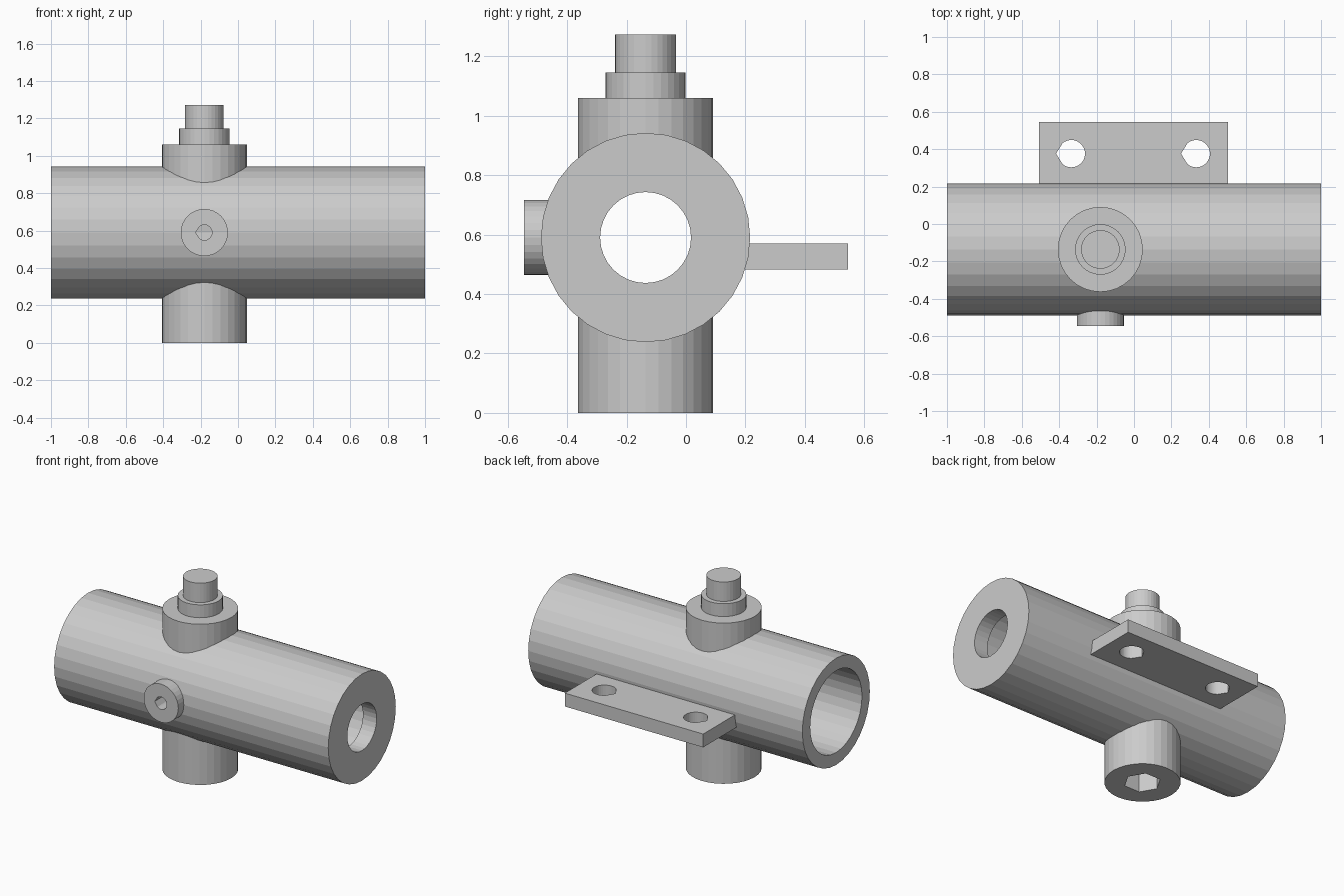
import bpy
from math import sin, cos, pi, radians
from mathutils import Matrix, Vector

if "Cube" in bpy.data.objects:
    bpy.data.objects.remove(bpy.data.objects["Cube"])

CX, CY, CZ = -0.18, -0.136, 0.59      # crossing point of the three axes
AXIS = {'X': Matrix.Rotation(pi / 2, 4, 'Y'),
        'Y': Matrix.Rotation(pi / 2, 4, 'X'),
        'Z': Matrix.Identity(4)}


def circle(r, n=32):
    return [(r * cos(2 * pi * i / n), r * sin(2 * pi * i / n)) for i in range(n)]


def drilled(r):
    """Round hole outline with a blunt point on its -x side."""
    pts = [(r * cos(radians(a)), r * sin(radians(a))) for a in range(-130, 131, 10)]
    return pts + [(-1.12 * r, 0)]


def prism(name, outline, axis, centre, lo, hi):
    """Extrude an outline along an axis from lo to hi (world coordinates)."""
    rot, c = AXIS[axis], Vector(centre)
    k = 'XYZ'.index(axis)
    n = len(outline)
    verts = []
    for h in (lo, hi):
        for u, v in outline:
            p = rot @ Vector((u, v, 0)) + c
            p[k] = h
            verts.append(p)
    faces = [tuple(range(n - 1, -1, -1)), tuple(range(n, 2 * n))]
    faces += [(i, (i + 1) % n, (i + 1) % n + n, i + n) for i in range(n)]
    if axis == 'Y':                    # rotated normal points to -y
        faces = [f[::-1] for f in faces]
    me = bpy.data.meshes.new(name)
    me.from_pydata(verts, [], faces)
    ob = bpy.data.objects.new(name, me)
    bpy.context.collection.objects.link(ob)
    return ob


def combine(target, tool, operation):
    """Apply a boolean and remove the tool object."""
    m = target.modifiers.new(operation, 'BOOLEAN')
    m.operation, m.object, m.solver = operation, tool, 'EXACT'
    bpy.context.view_layer.objects.active = target
    bpy.ops.object.modifier_apply(modifier=m.name)
    bpy.data.objects.remove(tool)


C = (CX, CY, CZ)

# housing: horizontal barrel, vertical post, side port and mounting plate
body = prism("valve_body", circle(0.352), 'X', C, -1, 1)
combine(body, prism("post", circle(0.227), 'Z', C, 0, 1.06), 'UNION')
combine(body, prism("side_port", circle(0.126), 'Y', C, -0.545, CY), 'UNION')
plate = [(-0.507, 0.1), (0.503, 0.1), (0.503, 0.545), (-0.507, 0.545)]
combine(body, prism("plate", plate, 'Z', (0, 0, 0), 0.482, 0.57), 'UNION')

# bores: wide from the left, narrow through the right end wall
combine(body, prism("bore", circle(0.27), 'X', C, -1.1, 0.9), 'DIFFERENCE')
combine(body, prism("outlet", circle(0.153), 'X', C, 0.8, 1.1), 'DIFFERENCE')

# bottom hole, side port hole and bolt holes
combine(body, prism("drain", circle(0.112, 6), 'Z', C, -0.1, CZ), 'DIFFERENCE')
combine(body, prism("side_hole", drilled(0.041), 'Y', C, -0.7, CY), 'DIFFERENCE')
for x in (-0.335, 0.333):
    combine(body, prism("bolt", drilled(0.073), 'Z', (x, 0.376, 0), 0.3, 0.7), 'DIFFERENCE')

# stepped stem on top of the post
prism("stem_collar", circle(0.135), 'Z', C, 1.055, 1.145)
prism("stem_tip", circle(0.103), 'Z', C, 1.14, 1.273)
